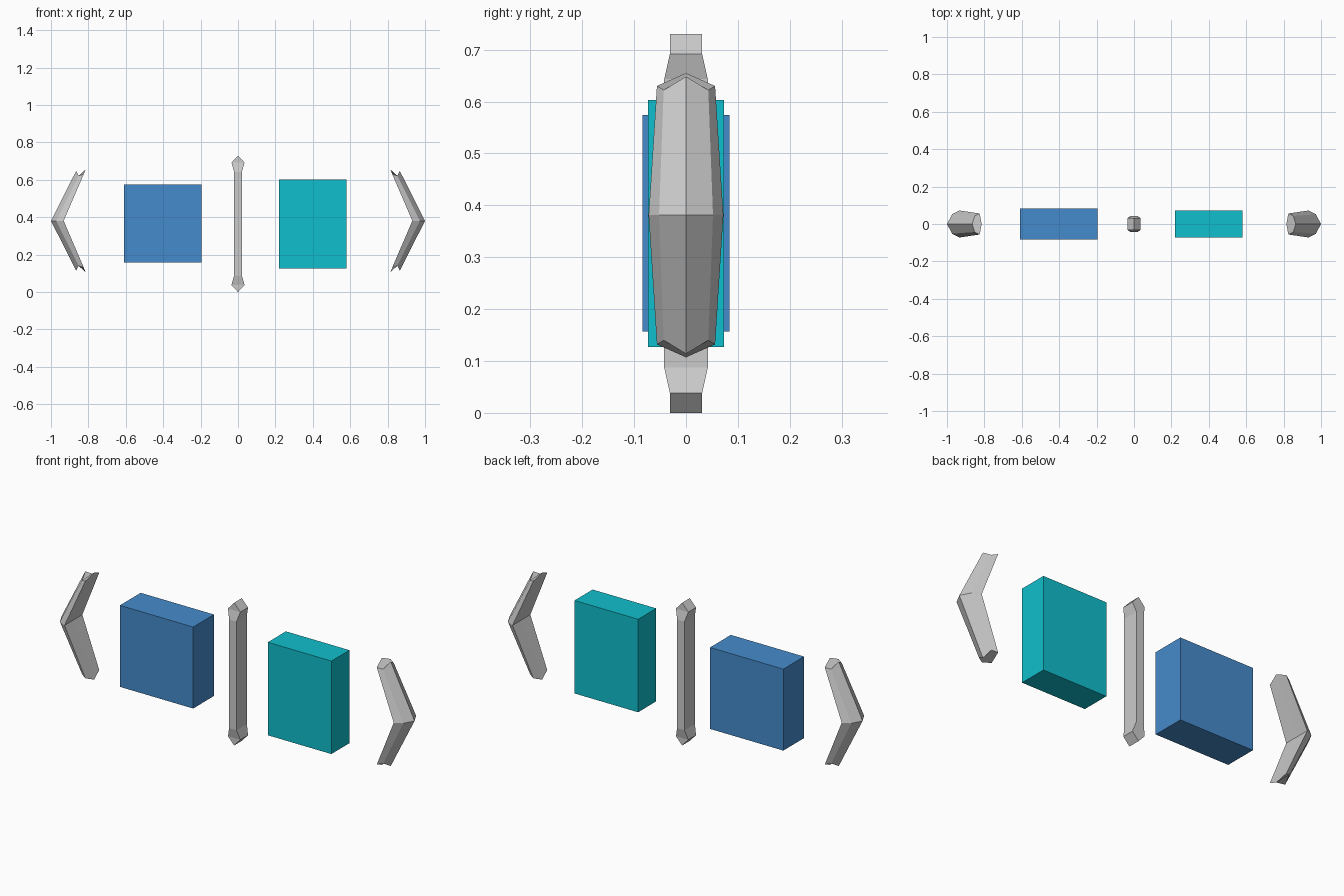
import bpy, bmesh

if "Cube" in bpy.data.objects:
    bpy.data.objects.remove(bpy.data.objects["Cube"])


def link_mesh(name, bm):
    bmesh.ops.recalc_face_normals(bm, faces=bm.faces)
    mesh = bpy.data.meshes.new(name)
    bm.to_mesh(mesh)
    bm.free()
    obj = bpy.data.objects.new(name, mesh)
    bpy.context.collection.objects.link(obj)
    return obj


def loft(name, rings):
    """Skin a closed solid through rings of equal point count."""
    bm = bmesh.new()
    loops = [[bm.verts.new(p) for p in ring] for ring in rings]
    n = len(loops[0])
    for a, b in zip(loops, loops[1:]):
        for i in range(n):
            j = (i + 1) % n
            bm.faces.new((a[i], a[j], b[j], b[i]))
    for cap in (loops[0], loops[-1]):
        bm.faces.new(cap)
    bmesh.ops.remove_doubles(bm, verts=bm.verts, dist=0.0005)
    return link_mesh(name, bm)


def block(name, x, y, z, color):
    bpy.ops.mesh.primitive_cube_add(
        size=1, location=((x[0] + x[1]) / 2, 0, (z[0] + z[1]) / 2))
    obj = bpy.context.object
    obj.name = name
    obj.scale = (x[1] - x[0], 2 * y, z[1] - z[0])
    mat = bpy.data.materials.new(name + "_colour")
    mat.diffuse_color = color
    mat.use_nodes = True
    mat.node_tree.nodes["Principled BSDF"].inputs["Base Color"].default_value = mat.diffuse_color
    obj.data.materials.append(mat)


# Angle brackets: ridge, shoulder, side, inner centre, side, shoulder
MID_Z = 0.381
END = [(0.865, 0, 0.267), (0.852, 0.043, 0.241), (0.825, 0.056, 0.249),
       (0.815, 0, 0.274), (0.825, -0.056, 0.249), (0.852, -0.043, 0.241)]
MIDDLE = [(1.0, 0, 0), (0.972, 0.052, 0), (0.932, 0.072, 0),
          (0.932, 0, 0), (0.932, -0.072, 0), (0.972, -0.052, 0)]
for side, name in ((-1, "left_bracket"), (1, "right_bracket")):
    loft(name, [[(side * x, y, MID_Z + k * z) for x, y, z in ring]
                for ring, k in ((END, -1), (MIDDLE, 1), (END, 1))])

# Centre bar with flared, wedge-shaped tips: (z, half width, half depth)
BAR = [(0.038, 0.035, 0.031), (0.087, 0.021, 0.042),
       (0.643, 0.021, 0.042), (0.692, 0.035, 0.031)]
bar_rings = [[(-w, -d, z), (w, -d, z), (w, d, z), (-w, d, z)] for z, w, d in BAR]
bm = bmesh.new()
loops = [[bm.verts.new(p) for p in ring] for ring in bar_rings]
for a, b in zip(loops, loops[1:]):
    for i in range(4):
        j = (i + 1) % 4
        bm.faces.new((a[i], a[j], b[j], b[i]))
for (p, q, r, s), z in ((loops[0], 0.0), (loops[-1], 0.73)):
    front = bm.verts.new((0, -0.031, z))
    back = bm.verts.new((0, 0.031, z))
    bm.faces.new((p, q, front))
    bm.faces.new((r, s, back))
    bm.faces.new((q, r, back, front))
    bm.faces.new((s, p, front, back))
link_mesh("centre_bar", bm)

# Coloured blocks
block("blue_block", (-0.61, -0.195), 0.084, (0.157, 0.574), (0.06, 0.26, 0.60, 1))
block("cyan_block", (0.22, 0.58), 0.073, (0.127, 0.603), (0.005, 0.52, 0.61, 1))
